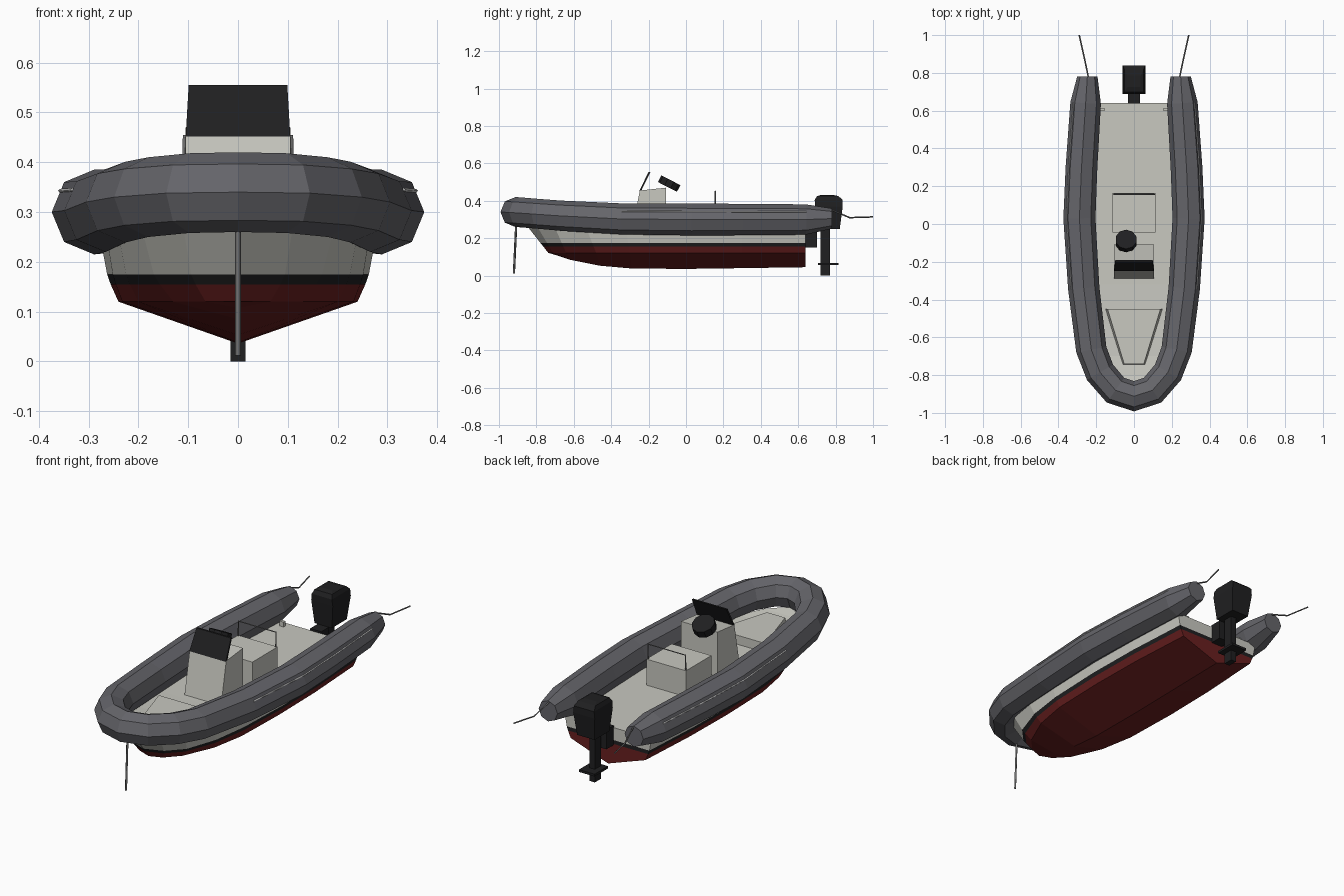
import bpy, bmesh, math
from mathutils import Vector, Matrix

cube = bpy.data.objects.get("Cube")
if cube:
    bpy.data.objects.remove(cube, do_unlink=True)


def material(name, r, g, b):
    m = bpy.data.materials.new(name)
    m.use_nodes = True
    m.diffuse_color = (r, g, b, 1)
    m.node_tree.nodes["Principled BSDF"].inputs["Base Color"].default_value = (r, g, b, 1)
    return m


TUBE = material("tube grey", .13, .13, .145)
LIGHT = material("pale grey", .58, .58, .53)
RED = material("bottom red", .14, .014, .014)
BLACK = material("black", .014, .014, .015)
METAL = material("rail grey", .16, .16, .16)
ROPE = material("rope white", .6, .6, .6)


def finish(name, bm, mats):
    bmesh.ops.remove_doubles(bm, verts=bm.verts, dist=.0005)
    bmesh.ops.recalc_face_normals(bm, faces=bm.faces)
    mesh = bpy.data.meshes.new(name)
    bm.to_mesh(mesh)
    bm.free()
    for m in mats:
        mesh.materials.append(m)
    obj = bpy.data.objects.new(name, mesh)
    bpy.context.collection.objects.link(obj)
    return obj


def loft(name, rings, mat):
    """Skin closed rings of points and cap both ends."""
    bm = bmesh.new()
    vs = [[bm.verts.new(p) for p in ring] for ring in rings]
    n = len(vs[0])
    for a, b in zip(vs, vs[1:]):
        for i in range(n):
            j = (i + 1) % n
            bm.faces.new((a[i], a[j], b[j], b[i]))
    bm.faces.new(vs[0])
    bm.faces.new(vs[-1])
    return finish(name, bm, [mat])


def rect(w, y0, y1, z, x=0):
    return [(x - w, y0, z), (x + w, y0, z), (x + w, y1, z), (x - w, y1, z)]


def box(name, w, y0, y1, z0, z1, mat, x=0):
    return loft(name, [rect(w, y0, y1, z0, x), rect(w, y0, y1, z1, x)], mat)


def side_prism(name, profile, w, mat):
    """Extrude a y-z profile across the width."""
    return loft(name, [[(s * w, y, z) for y, z in profile] for s in (-1, 1)], mat)


def line(name, points, radius, mat):
    cu = bpy.data.curves.new(name, "CURVE")
    cu.dimensions = "3D"
    cu.bevel_depth = radius
    cu.bevel_resolution = 0
    cu.use_fill_caps = True
    sp = cu.splines.new("POLY")
    sp.points.add(len(points) - 1)
    for p, co in zip(sp.points, points):
        p.co = (*co, 1)
    cu.materials.append(mat)
    obj = bpy.data.objects.new(name, cu)
    bpy.context.collection.objects.link(obj)


# Inflatable tube: x, y, z, radius from stern to bow, mirrored to the other side
half = [(.247, .78, .305, .054), (.256, .64, .3, .081), (.278, .3, .3, .084),
        (.289, .03, .3, .085), (.266, -.34, .303, .083), (.226, -.665, .32, .081),
        (.18, -.785, .33, .08), (.098, -.88, .338, .08), (0, -.912, .34, .08)]
path = half + [(-x, y, z, r) for x, y, z, r in reversed(half[:-1])]


def tube_point(i, angle, k=1):
    a, b = path[max(i - 1, 0)], path[min(i + 1, len(path) - 1)]
    t = Vector((b[0] - a[0], b[1] - a[1], 0)).normalized()
    if i in (0, len(path) - 1):
        t = Vector((0, -1 if i == 0 else 1, 0))
    out = Vector((-t.y, t.x, 0))
    x, y, z, r = path[i]
    return (Vector((x, y, z)) + out * (r * k * math.cos(angle))
            + Vector((0, 0, r * k * math.sin(angle))))


loft("inflatable_tube", [[tube_point(i, math.tau * j / 8) for j in range(8)]
                         for i in range(len(path))], TUBE)

# Grab lines along the outer tube sides
for side, first in (("left", 1), ("right", len(path) - 5)):
    pts = [tube_point(i, math.radians(32), .945) for i in range(first, first + 4)]
    line(side + "_grab_line", pts, .004, ROPE)

# Hull: keel (y, z), chine (x, y), sheer (x, y, z) per station
stations = [((.64, .045), (.215, .64), (.25, .64, .24)),
            ((.3, .04), (.235, .3), (.27, .3, .24)),
            ((0, .036), (.24, 0), (.275, 0, .24)),
            ((-.29, .038), (.232, -.3), (.262, -.32, .24)),
            ((-.46, .053), (.2, -.48), (.238, -.53, .245)),
            ((-.62, .085), (.13, -.64), (.19, -.7, .255)),
            ((-.69, .108), (.065, -.71), (.11, -.8, .27)),
            ((-.73, .12), (0, -.735), (0, -.865, .285))]
CHINE_Z = .12


def section(station, s):
    (ky, kz), (cx, cy), (sx, sy, sz) = station
    pts = [(0, ky, kz), (s * cx, cy, CHINE_Z)]
    for z, fx in ((.155, .45), (.175, .65)):
        fy = (z - CHINE_Z) / (sz - CHINE_Z)
        pts.append((s * (cx + (sx - cx) * fx), cy + (sy - cy) * fy, z))
    return pts + [(s * sx, sy, sz)]


bm = bmesh.new()
grid = {s: [[bm.verts.new(p) for p in section(st, s)] for st in stations] for s in (-1, 1)}
ROW_MATS = [0, 0, 1, 2]
L, R = grid[1], grid[-1]
for g in (L, R):
    for a, b in zip(g, g[1:]):
        for k in range(4):
            bm.faces.new((a[k], a[k + 1], b[k + 1], b[k])).material_index = ROW_MATS[k]
for i in range(len(stations) - 1):  # deck
    bm.faces.new((L[i][4], R[i][4], R[i + 1][4], L[i + 1][4])).material_index = 2
for k in range(4):  # transom
    bm.faces.new((L[0][k], L[0][k + 1], R[0][k + 1], R[0][k])).material_index = ROW_MATS[k]
finish("hull", bm, [RED, BLACK, LIGHT])

# Raised bow locker
loft("bow_locker", [[(-a, -.45, z), (a, -.45, z), (b, c, z), (-b, c, z)]
                    for a, b, c, z in ((.152, .062, -.75, .235), (.14, .052, -.74, .29))], LIGHT)

# Console with windscreen and wheel
side_prism("console", [(-.29, .235), (-.247, .455), (-.108, .47), (-.108, .235)], .105, LIGHT)
loft("windscreen", [rect(.105, -.25, -.24, .452), rect(.099, -.2, -.19, .555)], BLACK)
bm = bmesh.new()
bmesh.ops.create_cone(bm, cap_ends=True, segments=10, radius1=.057, radius2=.057, depth=.04,
                      matrix=Matrix.Translation((-.042, -.09, .492))
                      @ Matrix.Rotation(math.radians(-27), 4, "X"))
finish("steering_wheel", bm, [BLACK])

# Seat box and its backrest rail
box("seat_box", .114, -.045, .163, .235, .375, LIGHT)
line("seat_rail", [(-.108, .157, .37), (-.108, .157, .452),
                   (.108, .157, .452), (.108, .157, .37)], .004, METAL)

# Outboard engine
box("engine_bracket", .032, .638, .7, .15, .25, BLACK)
box("engine_leg", .015, .72, .77, 0, .27, BLACK)
box("engine_plate", .045, .705, .815, .056, .068, BLACK)
loft("engine_cowl", [rect(.05, .7, .822, .25), rect(.062, .69, .838, .37),
                     rect(.058, .688, .838, .405), rect(.05, .7, .815, .425),
                     rect(.035, .725, .785, .432)], BLACK)

# Cleats and stern lines on both sides, bow line at the front
for side, s in (("left", 1), ("right", -1)):
    box(side + "_cleat", .012, .597, .613, .235, .265, LIGHT, s * .168)
    line(side + "_stern_line", [(s * .24, .77, .355), (s * .262, .875, .31),
                                (s * .29, 1, .314)], .004, METAL)
line("bow_line", [(0, -.908, .27), (0, -.92, .012)], .006, METAL)
